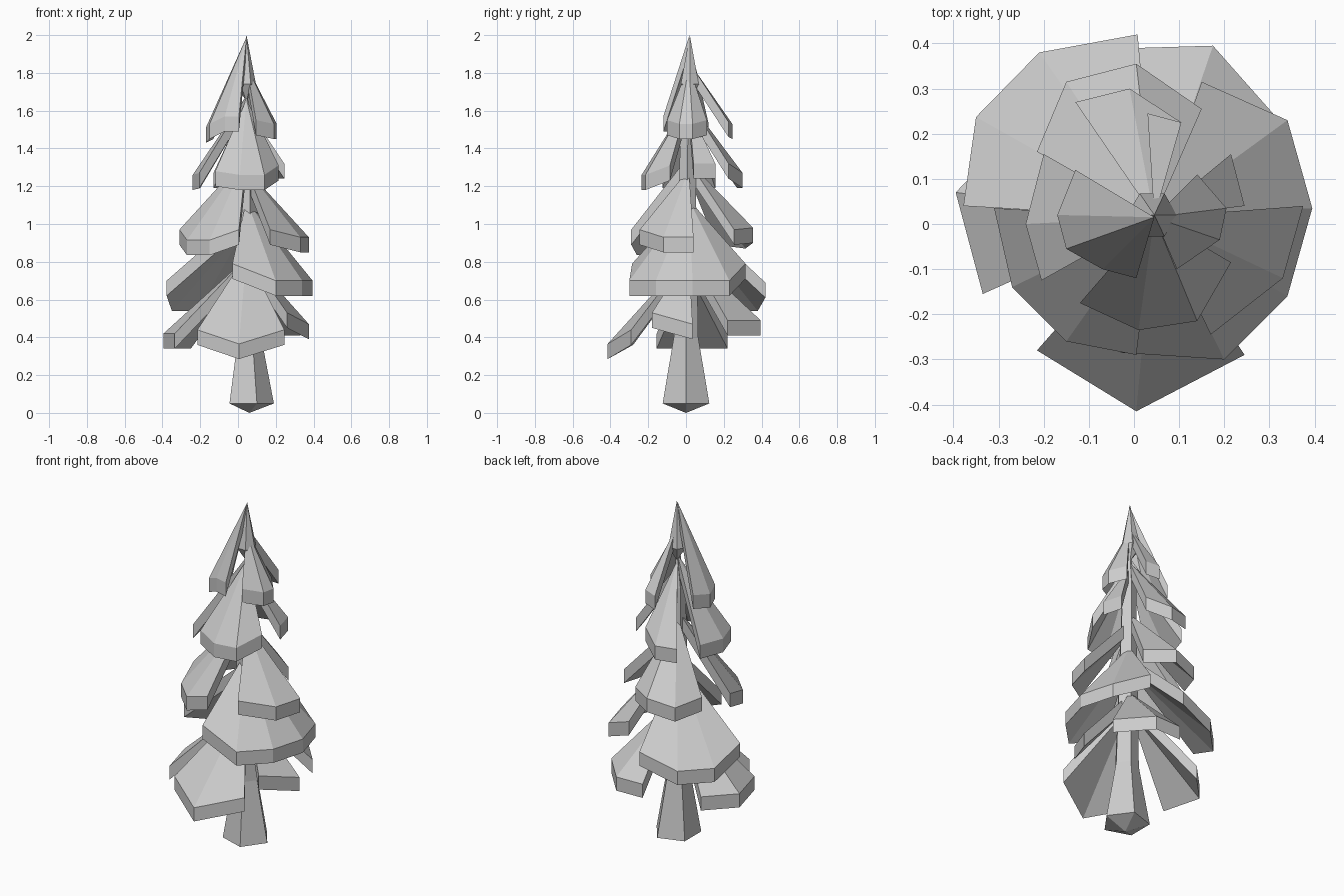
import bpy, bmesh
from math import cos, sin, pi

if "Cube" in bpy.data.objects:
    bpy.data.objects.remove(bpy.data.objects["Cube"])


def make(name, bm):
    bmesh.ops.recalc_face_normals(bm, faces=bm.faces)
    me = bpy.data.meshes.new(name)
    bm.to_mesh(me)
    bm.free()
    ob = bpy.data.objects.new(name, me)
    bpy.context.collection.objects.link(ob)
    return ob


def spindle(name, bottom, rings, top, sides=5):
    """Faceted tapering column; rings are (x, y, z, radius)."""
    bm = bmesh.new()
    loops = [[bm.verts.new((x + r * cos(2 * pi * i / sides),
                            y + r * sin(2 * pi * i / sides), z))
              for i in range(sides)] for x, y, z, r in rings]
    b, t = bm.verts.new(bottom), bm.verts.new(top)
    for i in range(sides):
        j = (i + 1) % sides
        bm.faces.new((b, loops[0][j], loops[0][i]))
        for lo, hi in zip(loops, loops[1:]):
            bm.faces.new((lo[i], lo[j], hi[j], hi[i]))
        bm.faces.new((loops[-1][i], loops[-1][j], t))
    return make(name, bm)


def bough(name, peak, rim, lip=0.08):
    """Solid fan: peak on the trunk, faceted outer rim with a vertical lip."""
    bm = bmesh.new()
    px, py = 0.045, 0.015
    a = bm.verts.new((px, py, peak))
    b = bm.verts.new((px, py, peak - lip))
    up = [bm.verts.new(p) for p in rim]
    dn = [bm.verts.new((x, y, z - lip)) for x, y, z in rim]
    for i in range(len(rim) - 1):
        bm.faces.new((a, up[i], up[i + 1]))
        bm.faces.new((b, dn[i + 1], dn[i]))
        bm.faces.new((up[i], dn[i], dn[i + 1], up[i + 1]))
    bm.faces.new((a, b, dn[0], up[0]))
    bm.faces.new((a, up[-1], dn[-1], b))
    return make(name, bm)


# Trunk and pointed tip
spindle("trunk", (0.06, 0, 0),
        [(0.06, 0, 0.05, 0.13), (0.055, 0, 0.4, 0.068), (0.045, 0.01, 1.5, 0.04)],
        (0.045, 0.02, 1.7))
spindle("tip", (0.045, 0.02, 1.65), [(0.04, 0.02, 1.74, 0.055)], (0.045, 0.02, 2.0), 6)

# Lowest tier
bough("low_front_bough", 0.84, [(-.215, -.28, .44), (.005, -.415, .365), (.245, -.29, .44)])
bough("low_left_bough", 0.82, [(-.335, -.155, .42), (-.395, .07, .42), (-.25, .22, .42)])
bough("low_right_bough", 0.84, [(.26, -.18, .53), (.375, .035, .47)])
bough("low_back_bough", 0.85, [(.33, .22, .49), (.175, .395, .49), (.008, .39, .49)])

# Second tier
bough("second_right_bough", 1.13,
      [(-.03, -.285, .79), (.2, -.3, .70), (.34, -.16, .70),
       (.395, .035, .70), (.34, .23, .70), (.15, .315, .79)])
bough("second_left_bough", 1.07,
      [(.008, .42, .69), (-.21, .38, .62), (-.35, .237, .62), (-.378, .04, .70)])

# Third tier
bough("third_left_bough", 1.36,
      [(-.31, .035, .97), (-.27, -.14, .915), (-.15, -.26, .915), (.005, -.29, .97)])
bough("third_right_bough", 1.29, [(.17, -.245, .97), (.33, -.12, .93), (.375, .04, .93)])
bough("third_back_bough", 1.33,
      [(.15, .255, .97), (.005, .355, .98), (-.15, .315, .95), (-.215, .16, .97)])

# Fourth tier
bough("fourth_front_bough", 1.66,
      [(-.12, -.175, 1.28), (.01, -.235, 1.26), (.14, -.215, 1.26), (.215, -.085, 1.31)])
bough("fourth_right_bough", 1.62, [(.245, .04, 1.32), (.215, .155, 1.32)])
bough("fourth_back_bough", 1.65, [(.105, .225, 1.32), (-.01, .30, 1.27), (-.13, .27, 1.27)])
bough("fourth_left_bough", 1.68, [(-.2, .155, 1.27), (-.24, 0, 1.26), (-.205, -.125, 1.27)])

# Top tier
bough("top_left_bough", 1.99,
      [(-.13, .12, 1.53), (-.17, .02, 1.51), (-.15, -.055, 1.53),
       (-.07, -.1, 1.57), (.005, -.12, 1.57)])
bough("top_right_bough", 1.84,
      [(.095, -.1, 1.55), (.19, -.035, 1.53), (.205, .035, 1.53), (.14, .11, 1.55)])
bough("top_back_bough", 1.86, [(.105, .225, 1.54), (.03, .245, 1.53)])
